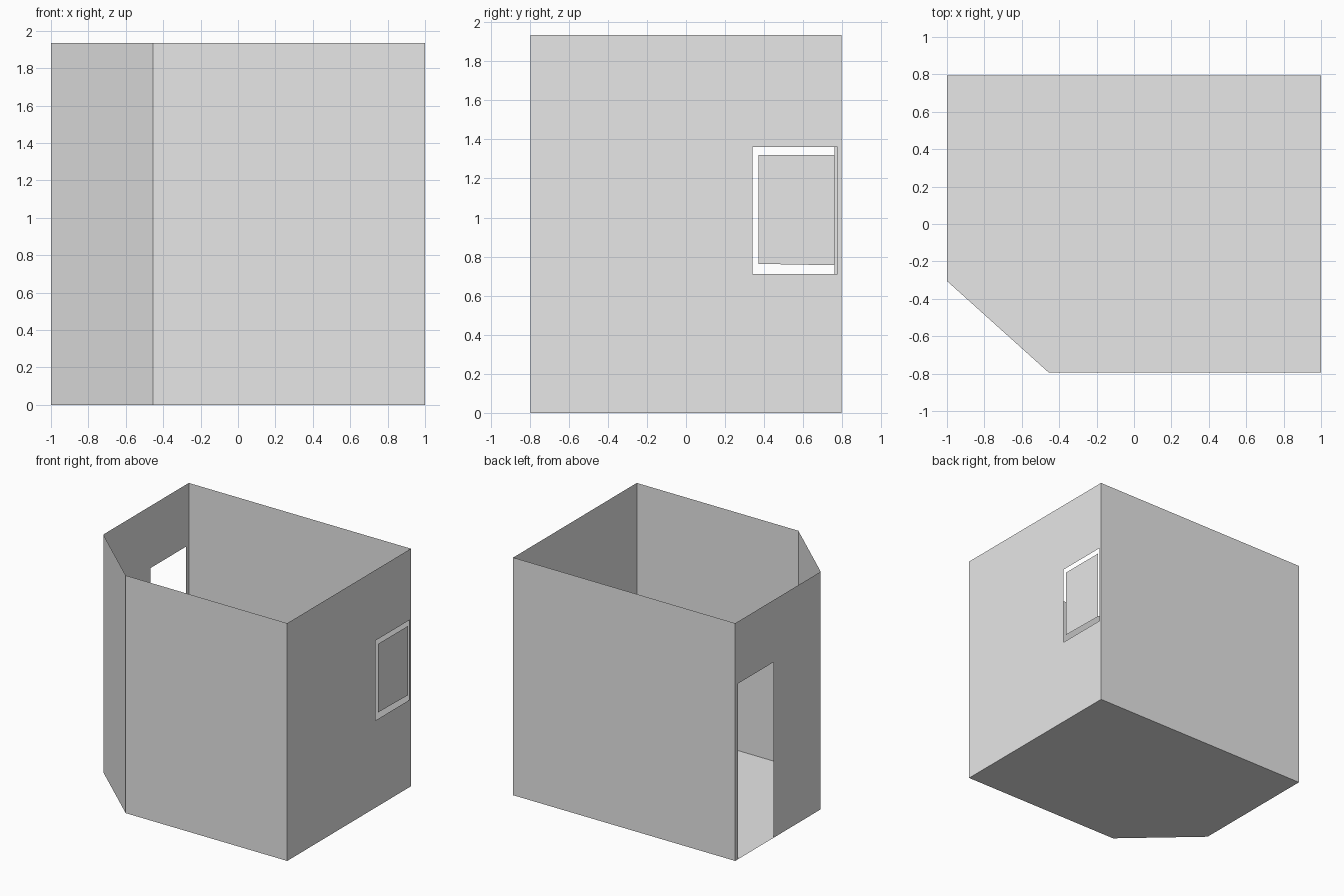
import bpy
import bmesh

cube = bpy.data.objects.get("Cube")
if cube:
    bpy.data.objects.remove(cube, do_unlink=True)

W, D, H = 1.0, 0.795, 1.935   # half width, half depth, wall height
CUT_X, CUT_Y = -0.455, -0.305  # ends of the cut corner

grey = bpy.data.materials.new("plain grey")
grey.use_nodes = True
grey.diffuse_color = (0.8, 0.8, 0.8, 1)
grey.node_tree.nodes["Principled BSDF"].inputs["Base Color"].default_value = (0.8, 0.8, 0.8, 1)


def make_object(name, polygons):
    """Thin sheet object from a few polygons, welded where they meet."""
    bm = bmesh.new()
    for poly in polygons:
        bm.faces.new([bm.verts.new(p) for p in poly])
    bmesh.ops.remove_doubles(bm, verts=bm.verts, dist=1e-4)
    mesh = bpy.data.meshes.new(name)
    bm.to_mesh(mesh)
    bm.free()
    mesh.materials.append(grey)
    obj = bpy.data.objects.new(name, mesh)
    bpy.context.collection.objects.link(obj)
    return obj


def wall(start, end, opening=None):
    """Wall sheet between two plan points; opening = (y0, y1, z0, z1)."""
    (xa, ya), (xb, yb) = start, end

    def panel(y0, y1, z0, z1):
        return [(xa, y0, z0), (xa, y1, z0), (xa, y1, z1), (xa, y0, z1)]

    if opening is None:
        return [[(xa, ya, 0), (xb, yb, 0), (xb, yb, H), (xa, ya, H)]]
    y0, y1, z0, z1 = opening
    ys = [ya, y0, y1, yb] if ya < yb else [ya, y1, y0, yb]
    zs = [0, z0, z1, H]
    return [panel(ys[i], ys[i + 1], zs[j], zs[j + 1])
            for i in range(3) for j in range(3)
            if (i, j) != (1, 1) and zs[j + 1] > zs[j]]


# Floor plan, counter-clockwise from the cut corner
plan = [(CUT_X, -D), (W, -D), (W, D), (-W, D), (-W, CUT_Y)]
names = ["front_wall", "window_wall", "back_wall", "door_wall", "corner_wall"]
openings = {
    "window_wall": (0.34, 0.775, 0.71, 1.36),
    "door_wall": (0.305, 0.76, 0, 1.43),
}

make_object("floor", [[(x, y, 0) for x, y in reversed(plan)]])
for i, name in enumerate(names):
    make_object(name, wall(plan[i], plan[(i + 1) % len(plan)], openings.get(name)))

# Loose pane inside the window opening, its lower edge slightly tilted
make_object("window_pane", [[(W, 0.37, 0.763), (W, 0.76, 0.756),
                             (W, 0.76, 1.32), (W, 0.37, 1.32)]])
